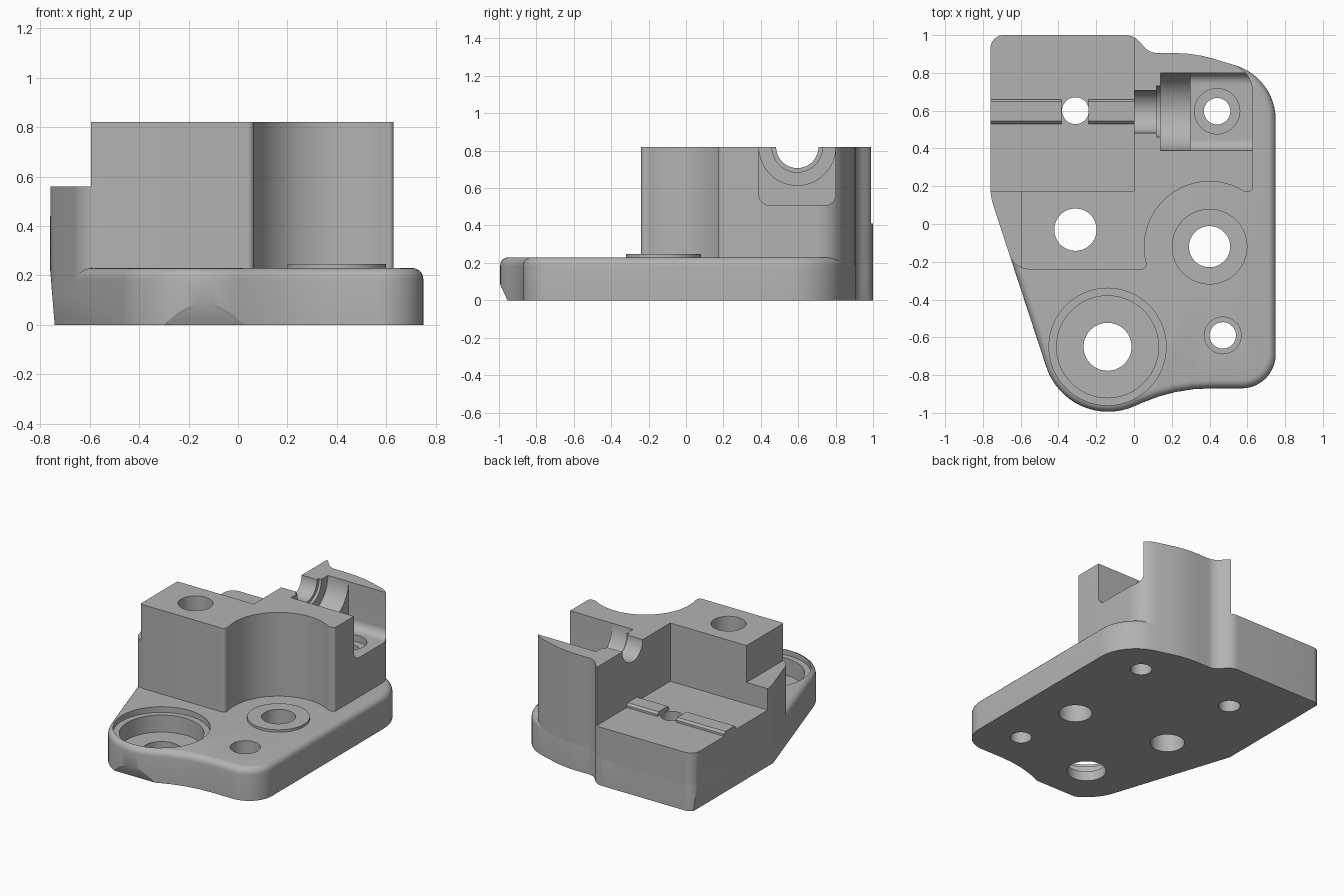
import bpy, bmesh, math
from mathutils import Vector

cube = bpy.data.objects.get("Cube")
if cube:
    bpy.data.objects.remove(cube, do_unlink=True)

GREY = (0.45, 0.45, 0.45, 1)
metal = bpy.data.materials.new("plain grey")
metal.use_nodes = True
metal.diffuse_color = GREY
metal.node_tree.nodes["Principled BSDF"].inputs["Base Color"].default_value = GREY


def circle(cx, cy, r, start=0, stop=360, steps=64):
    """Points on an arc; a full turn leaves out the repeated end point."""
    full = abs(stop - start) == 360
    count = steps if full else steps + 1
    angles = [math.radians(start + (stop - start) * i / steps) for i in range(count)]
    return [(cx + r * math.cos(a), cy + r * math.sin(a)) for a in angles]


def rounded(corners):
    """Polygon from (x, y, radius) corners, each replaced by a tangent arc."""
    out = []
    for i, (x, y, r) in enumerate(corners):
        p = Vector((x, y))
        if not r:
            out.append((x, y))
            continue
        u = (Vector(corners[i - 1][:2]) - p).normalized()
        v = (Vector(corners[(i + 1) % len(corners)][:2]) - p).normalized()
        half = u.angle(v) / 2
        centre = p + (u + v).normalized() * r / math.sin(half)
        reach = r / math.tan(half)
        a, b = p + u * reach - centre, p + v * reach - centre
        start, stop = math.atan2(a.y, a.x), math.atan2(b.y, b.x)
        sweep = (stop - start + math.pi) % math.tau - math.pi
        steps = max(3, round(abs(sweep) / math.radians(6)))
        for k in range(steps + 1):
            t = start + sweep * k / steps
            out.append((centre.x + r * math.cos(t), centre.y + r * math.sin(t)))
    return out


def prism(name, points, lo, hi, axis="z", rim=0):
    """Extrude a profile along an axis, optionally rounding its upper rim."""
    place = {"z": lambda a, b, h: (a, b, h),
             "x": lambda a, b, h: (h, a, b)}[axis]
    bm = bmesh.new()
    low = [bm.verts.new(place(a, b, lo)) for a, b in points]
    top = [bm.verts.new(place(a, b, hi)) for a, b in points]
    bm.faces.new(low)
    cap = bm.faces.new(top)
    for i in range(len(points)):
        bm.faces.new((low[i - 1], low[i], top[i], top[i - 1]))
    bmesh.ops.recalc_face_normals(bm, faces=bm.faces[:])
    if rim:
        bmesh.ops.bevel(bm, geom=list(cap.edges), offset=rim, segments=5,
                        profile=0.5, affect="EDGES", clamp_overlap=False)
    mesh = bpy.data.meshes.new(name)
    bm.to_mesh(mesh)
    bm.free()
    mesh.materials.append(metal)
    obj = bpy.data.objects.new(name, mesh)
    bpy.context.collection.objects.link(obj)
    return obj


def box(name, x0, x1, y0, y1, z0, z1):
    return prism(name, [(x0, y0), (x1, y0), (x1, y1), (x0, y1)], z0, z1)


def activate(obj):
    bpy.ops.object.select_all(action="DESELECT")
    obj.select_set(True)
    bpy.context.view_layer.objects.active = obj


def cut(obj, cutters):
    for cutter in cutters:
        cutter.hide_render = True
        mod = obj.modifiers.new("cut", "BOOLEAN")
        mod.operation = "DIFFERENCE"
        mod.solver = "EXACT"
        mod.object = cutter
        activate(obj)
        bpy.ops.object.modifier_apply(modifier=mod.name)


# Corners shared by the plate and the raised body
back = [(-0.76, 1.0, 0.07), (0.0, 1.0, 0.1), (0.08, 0.905, 0.1), (0.32, 0.905, 0.7)]
left_bend = (-0.76, 0.145, 0.3)

# Base plate with a rounded upper rim
base = prism("base_plate", rounded(back + [
    (0.75, 0.775, 0.3), (0.75, -0.87, 0.18), (0.216, -0.87, 0.9),
    (-0.346, -1.1185, 0.345), left_bend]), 0, 0.23, rim=0.045)

# Raised body, with a round bay scooped around the boss
scoop = [(x, y, 0) for x, y in circle(0.40, -0.12, 0.345, 58, 194, 40)]
body = prism("raised_body", rounded(
    back + [(0.63, 0.811, 0.15), (0.63, 0.173, 0.02)] + scoop +
    [(0.065, -0.24, 0.025), (-0.634, -0.24, 0.11), left_bend]), 0.1, 0.82)

# Boss and split locating rib
boss = prism("boss_ring", circle(0.40, -0.12, 0.2), 0.15, 0.247)
rib = [(0.53, 0.39), (0.66, 0.39), (0.66, 0.425), (0.648, 0.44), (0.545, 0.44), (0.53, 0.425)]
ribs = [prism("rib_outer", rib, -0.76, -0.385, "x"),
        prism("rib_inner", rib, -0.24, 0.0, "x")]

# Through holes: position and radius
holes = [prism("hole_cutter", circle(x, y, r), -0.1, 1) for x, y, r in (
    (-0.31, 0.6, 0.071), (0.44, 0.597, 0.07), (-0.31, -0.03, 0.112),
    (0.40, -0.12, 0.109), (0.47, -0.59, 0.07), (-0.14, -0.65, 0.127))]

# Recesses sunk into the plate from above
recesses = [prism("recess_cutter", circle(x, y, r), z, 0.4) for x, y, r, z in (
    (-0.14, -0.65, 0.31, 0.19), (-0.14, -0.65, 0.27, 0.07), (0.47, -0.59, 0.097, 0.1))]

# Undercuts along the lower left side and the front nose
left_undercut = box("left_undercut", -0.9, -0.8, -0.5, 1.2, -0.1, 0.22)
for v in left_undercut.data.vertices:
    if v.co.x > -0.85:
        v.co.x = -0.76 if v.co.z > 0 else -0.734
nose_undercut = prism("nose_undercut", [(-1.2, -0.1), (-0.91, -0.1), (-0.955, 0),
                                        (-0.998, 0.095), (-1.2, 0.095)], -0.5, 0.3, "x")

# Lowered shelf, side step and the stepped channel with its pocket
shelf_cut = box("shelf_cutter", -1, 0, 0.175, 1.2, 0.41, 1)
step_cut = box("step_cutter", -1, -0.595, -0.5, 0.3, 0.56, 1)
channel = [prism("channel_cutter", circle(0.595, 0.82, r), x0, x1, "x") for r, x0, x1 in (
    (0.113, -0.1, 0.2), (0.135, 0.12, 0.2), (0.205, 0.14, 0.35))]
pocket = prism("pocket_cutter", rounded([
    (0.39, 1.0, 0), (0.39, 0.507, 0.06), (0.80, 0.507, 0.06), (0.80, 1.0, 0)]), 0.30, 0.9, "x")
seat = prism("seat_cutter", circle(0.44, 0.597, 0.12), 0.46, 0.9)

cut(base, holes + recesses + [left_undercut, nose_undercut])
cut(body, [shelf_cut, step_cut] + channel + [pocket, seat, left_undercut] + holes[:3])
cut(boss, [holes[3]])

for helper in holes + recesses + channel + [left_undercut, nose_undercut, shelf_cut,
                                            step_cut, pocket, seat]:
    bpy.data.objects.remove(helper, do_unlink=True)

for part in [base, body, boss] + ribs:
    activate(part)
    bpy.ops.object.shade_smooth_by_angle(angle=math.radians(25))
